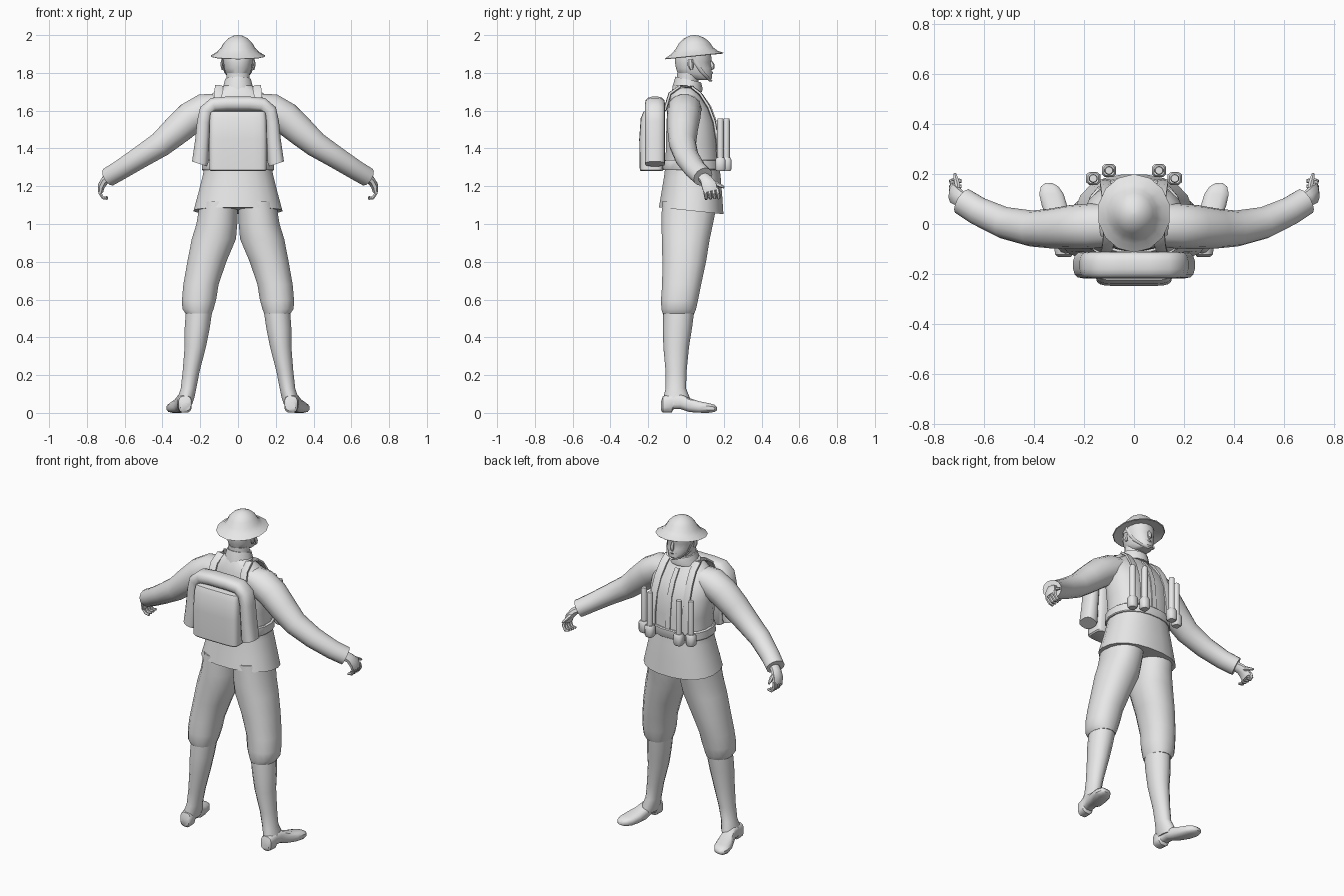
import bpy, math
from mathutils import Vector

grey = bpy.data.materials.new("light_grey")
grey.diffuse_color = (0.8, 0.8, 0.8, 1)


def finish(name, verts, faces, angle=40):
    me = bpy.data.meshes.new(name)
    me.from_pydata([tuple(v) for v in verts], [], faces)
    me.materials.append(grey)
    ob = bpy.data.objects.new(name, me)
    bpy.context.collection.objects.link(ob)
    bpy.ops.object.select_all(action='DESELECT')
    ob.select_set(True)
    bpy.context.view_layer.objects.active = ob
    bpy.ops.object.mode_set(mode='EDIT')
    bpy.ops.mesh.select_all(action='SELECT')
    bpy.ops.mesh.normals_make_consistent(inside=False)
    bpy.ops.object.mode_set(mode='OBJECT')
    bpy.ops.object.shade_smooth_by_angle(angle=math.radians(angle))
    return ob


def skin(name, rings, angle=40):
    """Bridge equal rings of points and cap both ends."""
    n = len(rings[0])
    verts = [v for r in rings for v in r]
    faces = [(i * n + j, i * n + (j + 1) % n, (i + 1) * n + (j + 1) % n, (i + 1) * n + j)
             for i in range(len(rings) - 1) for j in range(n)]
    faces += [tuple(range(n)), tuple(range(len(verts) - n, len(verts)))]
    return finish(name, verts, faces, angle)


def oval(n, p=2):
    """Unit superellipse points."""
    f = lambda c: math.copysign(abs(c) ** (2 / p), c)
    return [(f(math.cos(2 * math.pi * (k + .5) / n)), f(math.sin(2 * math.pi * (k + .5) / n)))
            for k in range(n)]


def stack(name, rows, n=16, p=2, angle=40):
    """Level rings: z, centre x, half width, back y, front y, forward tilt."""
    rings = []
    for z, cx, rx, y0, y1, *t in rows:
        tilt = t[0] if t else 0
        rings.append([(cx + rx * a, (y0 + y1) / 2 + (y1 - y0) / 2 * b, z + tilt * b)
                      for a, b in oval(n, p)])
    return skin(name, rings, angle)


def tube(name, pts, hint=(0, 1, 0), n=10, p=2, angle=40):
    """Rings square to a path: x, y, z, half size across hint, half size along hint."""
    c = [Vector(q[:3]) for q in pts]
    rings = []
    for i, q in enumerate(pts):
        t = (c[min(i + 1, len(c) - 1)] - c[max(i - 1, 0)]).normalized()
        u = t.cross(Vector(hint)).normalized()
        w = u.cross(t)
        rings.append([c[i] + u * q[3] * a + w * q[4] * b for a, b in oval(n, p)])
    return skin(name, rings, angle)


def flip(pts, s):
    return [(q[0] * s,) + tuple(q[1:]) for q in pts]


# Tunic, with flared skirt
stack("tunic", [(1.07, 0, .237, -.145, .2, -.018), (1.16, 0, .213, -.132, .193, -.006),
                (1.25, 0, .19, -.118, .185), (1.31, 0, .178, -.11, .178),
                (1.42, 0, .188, -.108, .175), (1.53, 0, .2, -.105, .162),
                (1.61, 0, .195, -.1, .13), (1.67, 0, .165, -.09, .088),
                (1.71, 0, .11, -.075, .062), (1.735, 0, .07, -.062, .055)], 20, 2.3)
stack("belt", [(1.285, 0, .19, -.122, .186), (1.29, 0, .194, -.125, .19),
               (1.335, 0, .192, -.122, .19), (1.34, 0, .186, -.118, .185)], 20, 2.3)
tube("placket", [(0, .18, 1.34, .022, .006), (0, .172, 1.45, .022, .006),
                 (0, .16, 1.54, .022, .006), (0, .13, 1.62, .022, .006),
                 (0, .085, 1.685, .02, .006)], n=4)
stack("collar", [(1.70, 0, .088, -.075, .085), (1.725, 0, .08, -.07, .088, -.008),
                 (1.765, 0, .07, -.056, .08, -.015)], 14)

# Neck and head
stack("neck", [(1.71, 0, .062, -.05, .06), (1.8, 0, .064, -.05, .075)], 12)
stack("head", [(1.762, 0, .035, .06, .128), (1.772, 0, .052, .0, .138),
               (1.795, 0, .066, -.045, .138), (1.825, 0, .074, -.055, .137),
               (1.855, 0, .078, -.06, .13), (1.87, 0, .08, -.06, .138),
               (1.92, 0, .08, -.055, .13)], 16, 2.2)
tube("nose", [(0, .128, 1.868, .007, .006), (0, .138, 1.842, .012, .014),
              (0, .136, 1.825, .014, .014), (0, .13, 1.818, .008, .006)], n=6)
tube("mouth", [(-.025, .126, 1.8, .004, .006), (0, .136, 1.801, .008, .008),
               (.025, .126, 1.8, .004, .006)], n=6)

# Wide-brimmed helmet, tilted up a little at the front
prof = [(.086, 1.904), (.142, 1.887), (.146, 1.89), (.115, 1.908), (.093, 1.93),
        (.077, 1.958), (.053, 1.982), (.026, 1.996), (.004, 2.0)]
stack("helmet", [(z, 0, r, .043 - r * 1.07, .043 + r * 1.07, .016 * (r / .146) ** 2)
                 for r, z in prof], 14)

# Pack and blanket roll over it
stack("pack", [(1.28, 0, .145, -.238, -.125), (1.287, 0, .152, -.245, -.12),
               (1.45, 0, .153, -.248, -.11), (1.56, 0, .15, -.24, -.11),
               (1.595, 0, .146, -.225, -.112), (1.6, 0, .13, -.2, -.115)], 20, 6)
roll = [(.204, 1.318, .042), (.2, 1.33, .044), (.19, 1.44, .038), (.182, 1.54, .036),
        (.168, 1.6, .038), (.13, 1.632, .038), (.06, 1.637, .038)]
half = [(x, -.164, z, r, .053) for x, z, r in roll]
tube("blanket_roll", half + flip(half[::-1], -1), n=14, p=2.6)

# Legs, arms and gear on both sides
for s, side in ((1, "right"), (-1, "left")):
    stack(side + "_breeches", [(z, cx * s, rx, a, b) for z, cx, rx, a, b in [
        (1.12, .1, .102, -.13, .17), (1.0, .112, .11, -.132, .145), (.92, .128, .119, -.13, .128),
        (.8, .165, .105, -.127, .108), (.68, .196, .095, -.128, .082),
        (.6, .206, .092, -.134, .066), (.55, .212, .084, -.132, .055),
        (.525, .208, .07, -.125, .045)]], 16, 2.2)
    stack(side + "_boot_shaft", [(z, cx * s, rx, a, b) for z, cx, rx, a, b in [
        (.55, .205, .072, -.12, .045), (.45, .216, .068, -.122, .032), (.35, .226, .058, -.12, .016),
        (.22, .248, .046, -.108, .003), (.13, .262, .042, -.108, .0),
        (.08, .275, .045, -.12, .02), (.045, .282, .04, -.122, .02)]], 14)
    # Foot: y, centre x, half width, sole z, top z
    foot = [(-.132, .278, .026, .012, .06), (-.122, .28, .036, 0, .09), (-.075, .283, .039, 0, .1),
            (-.068, .284, .037, .018, .1), (-.03, .29, .038, .02, .1), (.015, .3, .044, .004, .08),
            (.07, .317, .052, 0, .062), (.12, .33, .05, 0, .052), (.15, .337, .036, .004, .044),
            (.163, .34, .015, .012, .03)]
    skin(side + "_foot", [[(s * (cx + w * a), y, (lo + hi) / 2 + (hi - lo) / 2 * b)
                           for a, b in oval(12, 2.8)] for y, cx, w, lo, hi in foot])
    tube(side + "_sleeve", flip([
        (.1, -.005, 1.635, .06, .085), (.17, -.008, 1.608, .088, .09), (.25, -.012, 1.562, .088, .088),
        (.33, -.018, 1.492, .08, .08), (.41, -.018, 1.422, .069, .072), (.52, .005, 1.352, .06, .064),
        (.62, .05, 1.288, .054, .058), (.684, .09, 1.25, .052, .056)], s), n=14)
    # Hand with curled fingers
    tube(side + "_palm", flip([(.67, .085, 1.255, .024, .032), (.7, .105, 1.235, .024, .034),
                               (.722, .122, 1.205, .021, .042), (.727, .13, 1.172, .014, .04)], s), n=8)
    for k in range(4):
        y = .098 + k * .022
        tube(side + "_finger", flip([(.726, y, 1.19, .01, .011), (.73, y + .006, 1.162, .01, .011),
                                     (.715, y + .01, 1.138, .009, .01),
                                     (.69, y + .008, 1.133 + k * .003, .007, .008)], s), n=6)
    tube(side + "_thumb", flip([(.705, .12, 1.225, .012, .014), (.705, .155, 1.215, .012, .013),
                                (.712, .182, 1.203, .01, .01), (.716, .202, 1.194, .006, .006)],
                               s), hint=(0, 0, 1), n=6)
    # Shoulder strap, front belt to pack
    tube(side + "_strap", flip([
        (.115, .172, 1.33, .024, .009), (.115, .166, 1.44, .024, .009), (.112, .15, 1.54, .024, .009),
        (.108, .12, 1.62, .024, .009), (.102, .075, 1.69, .024, .009), (.1, .03, 1.725, .024, .009),
        (.1, -.03, 1.728, .024, .009), (.105, -.085, 1.69, .024, .009),
        (.112, -.112, 1.6, .024, .009)], s), hint=(0, 1, .02), n=6, p=3)
    # Belt pouches with upright canisters
    for x, y in ((.1, .214), (.163, .182)):
        stack(side + "_pouch", [(1.28, x * s, .022, y - .022, y + .022),
                                (1.29, x * s, .029, y - .028, y + .028),
                                (1.34, x * s, .03, y - .028, y + .028),
                                (1.352, x * s, .022, y - .022, y + .022)], 8, 3)
        stack(side + "_canister", [(1.33, x * s, .018, y - .018, y + .018),
                                   (1.545, x * s, .018, y - .018, y + .018),
                                   (1.558, x * s, .015, y - .015, y + .015)], 10)
    # Ear and chin strap
    tube(side + "_ear", flip([(.08, .03, 1.818, .008, .008), (.086, .024, 1.84, .008, .016),
                              (.083, .022, 1.87, .008, .014)], s), n=6)
    tube(side + "_chin_strap", flip([(.085, .03, 1.9, .004, .01), (.08, .055, 1.85, .004, .01),
                                     (.07, .085, 1.805, .004, .01), (.042, .118, 1.77, .004, .01),
                                     (0, .13, 1.757, .004, .01)], s), n=6)
